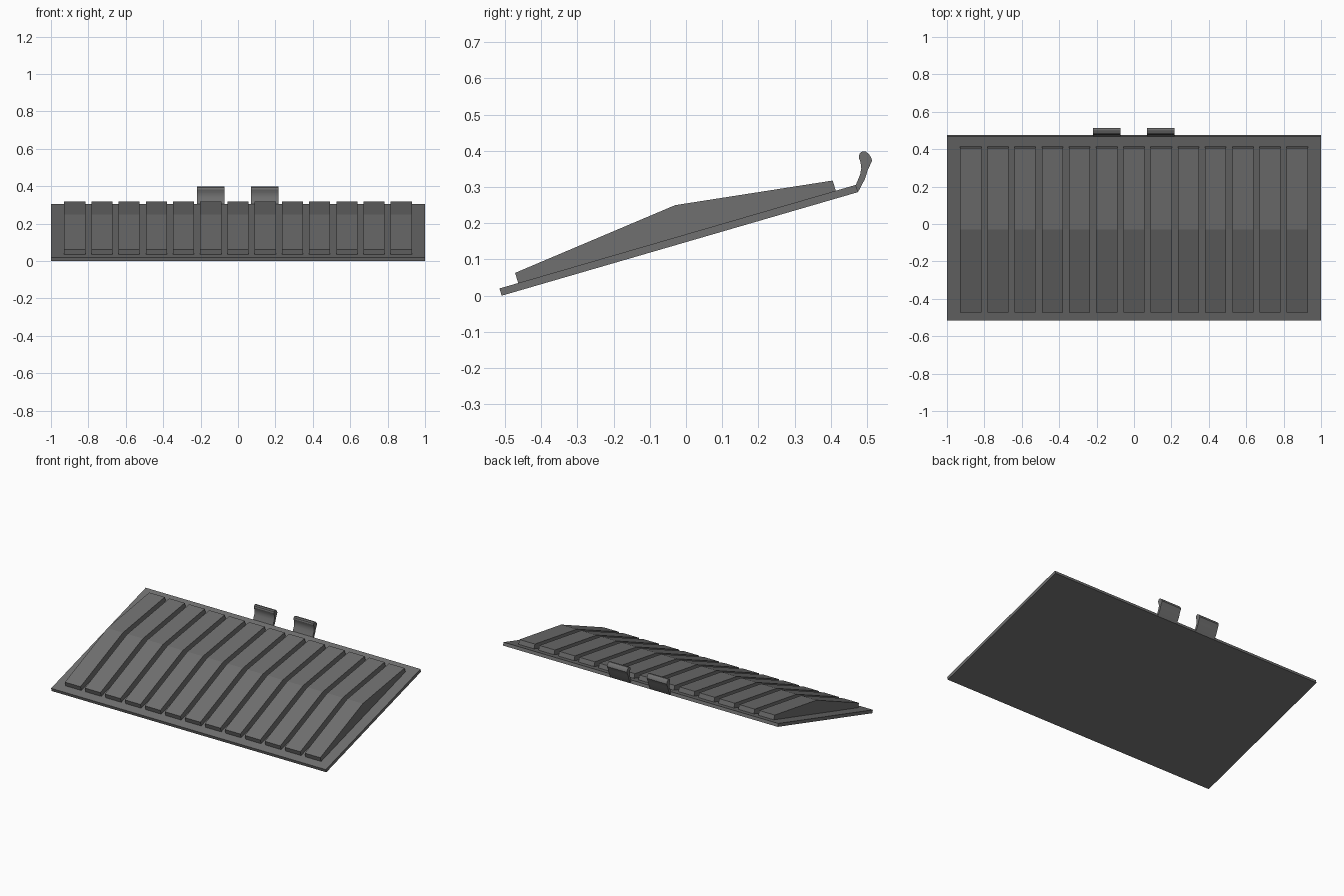
import bpy
import bmesh

cube = bpy.data.objects.get("Cube")
if cube:
    bpy.data.objects.remove(cube, do_unlink=True)

grey = bpy.data.materials.new("dark_grey_plastic")
grey.use_nodes = True
colour = (0.16, 0.16, 0.16, 1)
grey.diffuse_color = colour
grey.node_tree.nodes["Principled BSDF"].inputs["Base Color"].default_value = colour


def extrude_profile(name, profile, x_centre, width):
    """Extrude a side profile of (y, z) points along x."""
    bm = bmesh.new()
    face = bm.faces.new([bm.verts.new((-width / 2, y, z)) for y, z in profile])
    result = bmesh.ops.extrude_face_region(bm, geom=[face])
    moved = [v for v in result["geom"] if isinstance(v, bmesh.types.BMVert)]
    bmesh.ops.translate(bm, verts=moved, vec=(width, 0, 0))
    bmesh.ops.recalc_face_normals(bm, faces=bm.faces)
    mesh = bpy.data.meshes.new(name)
    bm.to_mesh(mesh)
    bm.free()
    mesh.materials.append(grey)
    obj = bpy.data.objects.new(name, mesh)
    obj.location.x = x_centre
    bpy.context.collection.objects.link(obj)
    return obj


# Sloping base plate
extrude_profile("base_plate", [(-0.509, 0), (0.475, 0.286), (0.469, 0.306), (-0.515, 0.02)], 0, 2)

# Row of raised, kinked ribs
rib_profile = [(-0.463, 0.034), (0.414, 0.289), (0.405, 0.318), (-0.03, 0.25), (-0.472, 0.063)]
rib_count = 13
for i in range(rib_count):
    offset = i - (rib_count - 1) / 2
    extrude_profile(f"rib_{i + 1}", rib_profile, offset * 0.1455, 0.113)

# Two curved clips on the rear edge
clip_profile = [
    (0.475, 0.286), (0.494, 0.322), (0.502, 0.347), (0.508, 0.36), (0.514, 0.373),
    (0.51, 0.384), (0.504, 0.392), (0.496, 0.398), (0.486, 0.398), (0.479, 0.392),
    (0.477, 0.382), (0.482, 0.368), (0.484, 0.352), (0.481, 0.335), (0.469, 0.306),
]
for name, x in (("right_clip", -0.146), ("left_clip", 0.143)):
    clip = extrude_profile(name, clip_profile, x, 0.145)
    bpy.ops.object.select_all(action="DESELECT")
    clip.select_set(True)
    bpy.context.view_layer.objects.active = clip
    bpy.ops.object.shade_smooth_by_angle()
